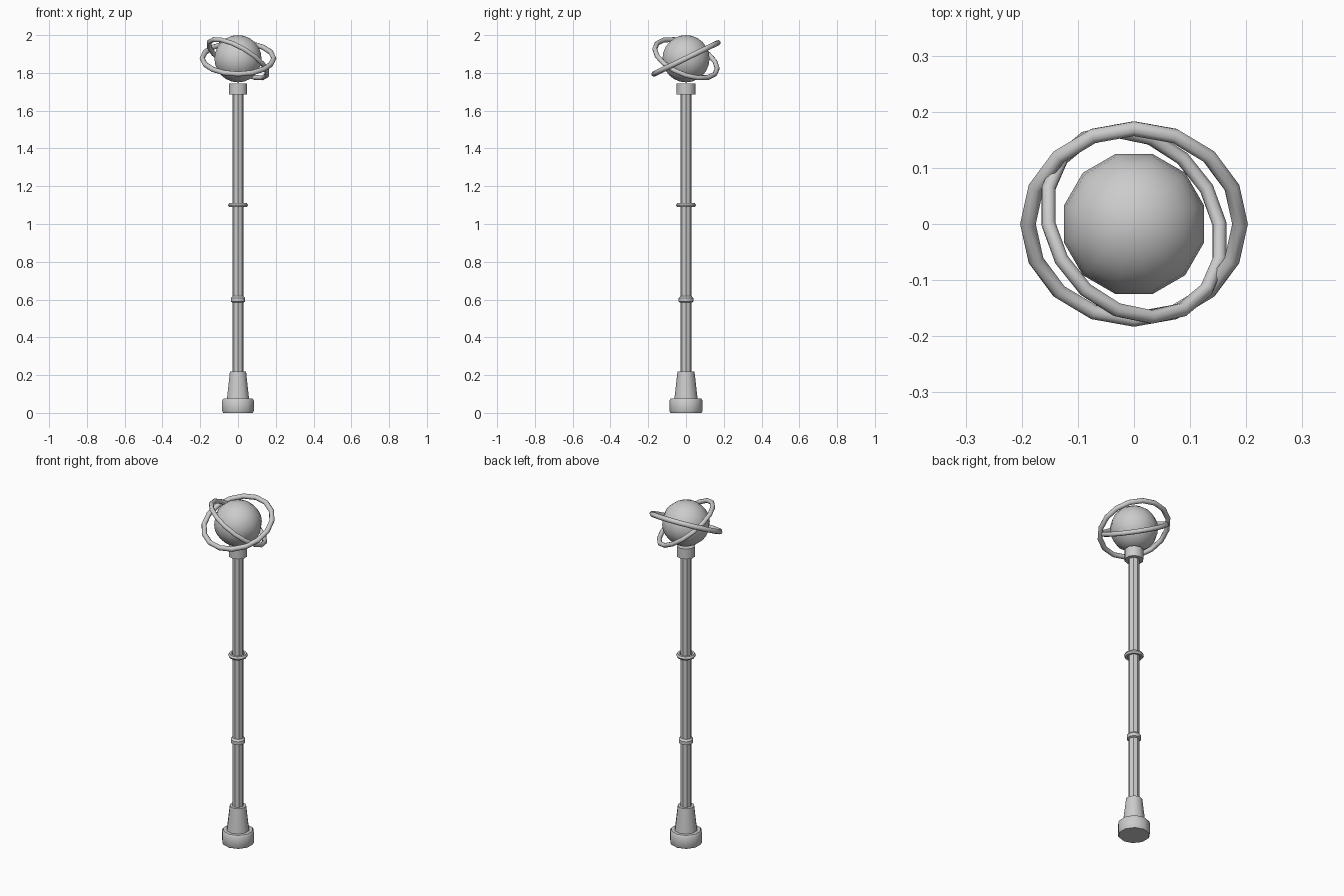
import bpy
import bmesh
from math import radians, pi, sin, cos
from mathutils import Matrix

cube = bpy.data.objects.get("Cube")
if cube:
    bpy.data.objects.remove(cube, do_unlink=True)

grey = bpy.data.materials.new("light grey")
grey.use_nodes = True
colour = (0.6, 0.6, 0.6, 1)
grey.diffuse_color = colour
grey.node_tree.nodes["Principled BSDF"].inputs["Base Color"].default_value = colour


def finish(obj, name, angle):
    obj.name = name
    obj.data.name = name
    obj.data.materials.append(grey)
    bpy.ops.object.select_all(action="DESELECT")
    obj.select_set(True)
    bpy.context.view_layer.objects.active = obj
    bpy.ops.object.shade_smooth_by_angle(angle=radians(angle))
    return obj


def lathe(name, profile, sides):
    """Turn (radius, height) points around z, with closed ends."""
    bm = bmesh.new()
    rings = []
    for r, z in profile:
        turns = [pi / 2 + 2 * pi * i / sides for i in range(sides)]
        rings.append([bm.verts.new((r * cos(t), r * sin(t), z)) for t in turns])
    for low, high in zip(rings, rings[1:]):
        for i in range(sides):
            j = (i + 1) % sides
            bm.faces.new((low[i], low[j], high[j], high[i]))
    bm.faces.new(rings[0][::-1])
    bm.faces.new(rings[-1])
    mesh = bpy.data.meshes.new(name)
    bm.to_mesh(mesh)
    bm.free()
    obj = bpy.data.objects.new(name, mesh)
    bpy.context.collection.objects.link(obj)
    return finish(obj, name, 40)


def hoop(name, radius, tube, z, tilt=(0, 0), sides=16, tube_sides=8):
    bpy.ops.mesh.primitive_torus_add(
        major_radius=radius, minor_radius=tube, major_segments=sides,
        minor_segments=tube_sides, location=(0, 0, z),
        rotation=(radians(tilt[0]), radians(tilt[1]), 0))
    return finish(bpy.context.object, name, 50)


# Foot and post
lathe("base", [(0.083, 0), (0.088, 0.01), (0.088, 0.065), (0.08, 0.077)], 10)
lathe("tapered_foot", [(0.062, 0.07), (0.045, 0.218)], 10)
lathe("post", [(0.03, 0.2), (0.03, 1.7)], 8)
lathe("top_collar", [(0.051, 1.685), (0.051, 1.745)], 10)

# Bands on the post
lathe("lower_band", [(0.03, 0.584), (0.039, 0.589), (0.039, 0.608), (0.03, 0.618)], 10)
hoop("upper_band", 0.041, 0.012, 1.1, sides=12, tube_sides=6)

# Globe and its two tilted rings
bpy.ops.mesh.primitive_uv_sphere_add(segments=12, ring_count=12, radius=0.129,
                                     location=(0, 0, 1.875))
globe = finish(bpy.context.object, "globe", 60)
globe.data.transform(Matrix.Rotation(radians(15), 4, "Z"))
globe.scale.z = 0.97
hoop("outer_ring", 0.189, 0.014, 1.877, (26, 0))
hoop("inner_ring", 0.176, 0.013, 1.875, (-20, 30))
